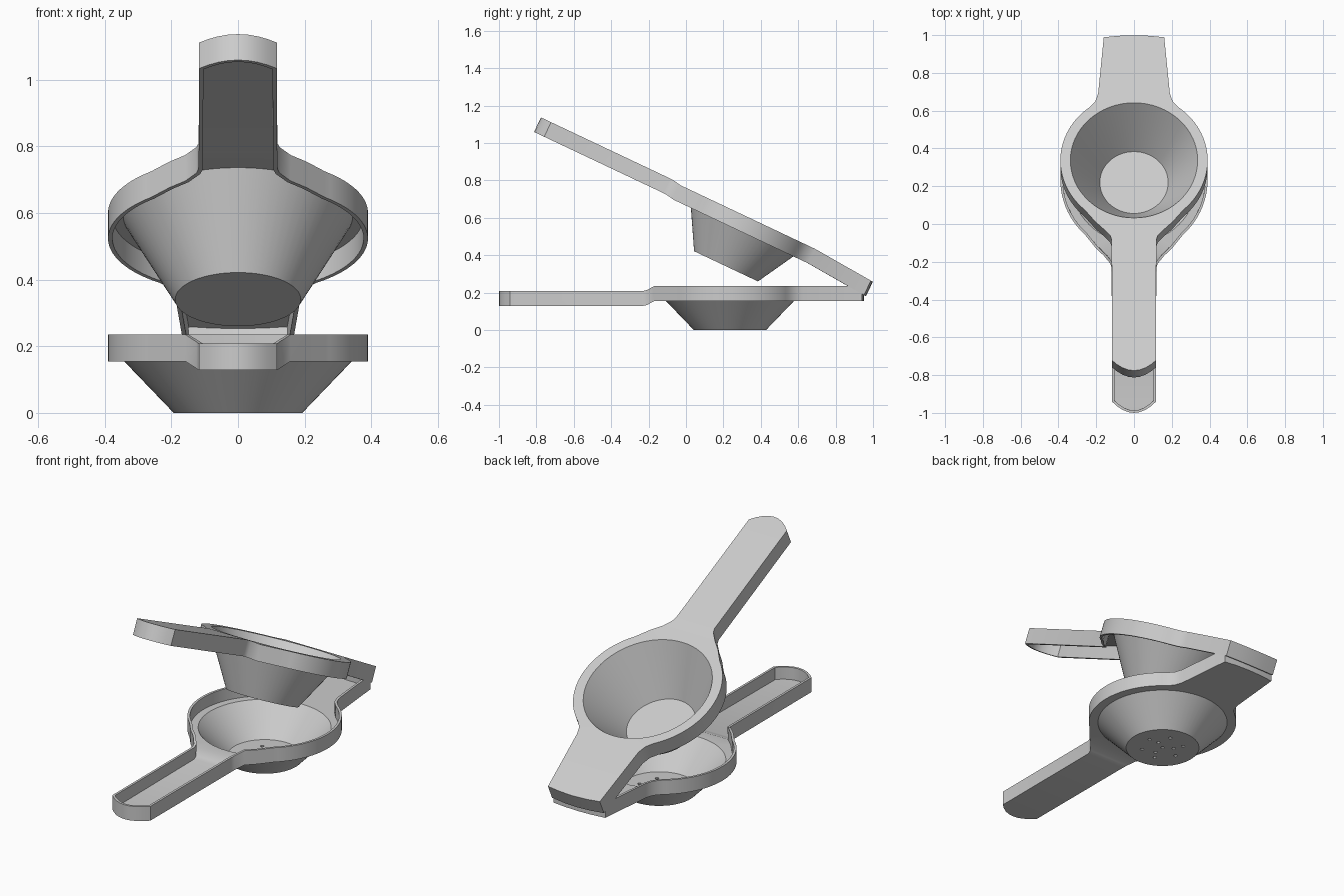
import bpy, bmesh
from math import sin, cos, radians, pi
from mathutils import Matrix

if "Cube" in bpy.data.objects:
    bpy.data.objects.remove(bpy.data.objects["Cube"])

R = 0.39          # outer radius of the round body


def half_outline(tab):
    """Right half of the plan outline, from handle tip to hinge tab end."""
    pts = [(0, -1.235)]
    # rounded handle tip
    pts += [(x, -1.235 + 0.06 * (x / 0.117) ** 2) for x in (0.03, 0.06, 0.09, 0.117)]
    # handle side and flare into the body
    pts += [(0.118, -0.47), (0.125, -0.445), (0.158, -0.405), (0.206, -0.358)]
    handle_end = len(pts) - 2
    # round body
    for i in range(33):
        a = radians(-48 + 101 * i / 32)
        pts.append((R * cos(a), R * sin(a)))
    # hinge tab
    pts += [(0.205, 0.345), (0.19, 0.39)]
    tab_start = len(pts) - 1
    pts += [(0.16, tab - 0.012), (0.08, tab - 0.003), (0, tab)]
    return pts, handle_end, tab_start


def ring(bm, r, z, n, cx=0, cy=0):
    return [bm.verts.new((cx + r * cos(2 * pi * i / n), cy + r * sin(2 * pi * i / n), z))
            for i in range(n)]


def loop_edges(bm, vs):
    out = []
    for i, v in enumerate(vs):
        w = vs[(i + 1) % len(vs)]
        out.append(bm.edges.get((v, w)) or bm.edges.new((v, w)))
    return out


def press_half(name, side, tab, wall, step, droop, r_top, r_bot, depth, holes, matrix):
    """Sheet with a conical cup and an edge wall; side=1 wall up, -1 wall down."""
    bm = bmesh.new()
    pts, he, ts = half_outline(tab)

    def height(y):
        if y < -0.41:
            return step * min(1, (-0.405 - y) / 0.05)
        return droop * max(0, (y - 0.39) / (tab - 0.39))

    right = [bm.verts.new((x, y, height(y))) for x, y in pts]
    left = [v if abs(v.co.x) < 1e-6 else bm.verts.new((-v.co.x, v.co.y, v.co.z))
            for v in right]
    # handle and tab plates
    last = len(pts) - 1
    for i in list(range(he)) + list(range(ts, last)):
        quad = []
        for v in (right[i], right[i + 1], left[i + 1], left[i]):
            if v not in quad:
                quad.append(v)
        bm.faces.new(quad)
    # body plate around the cup opening
    top = ring(bm, r_top, 0, 64)
    body = right[he:ts + 1] + left[he:ts + 1][::-1]
    bmesh.ops.triangle_fill(bm, use_beauty=True,
                            edges=loop_edges(bm, body) + loop_edges(bm, top))
    # cup cone and floor with drain holes
    bot = ring(bm, r_bot, -depth, 64)
    for i in range(64):
        j = (i + 1) % 64
        bm.faces.new((top[i], top[j], bot[j], bot[i]))
    if holes:
        edges = loop_edges(bm, bot)
        for x, y in holes:
            edges += loop_edges(bm, ring(bm, 0.01, -depth, 10, x, y))
        bmesh.ops.triangle_fill(bm, use_beauty=True, edges=edges)
    else:
        bm.faces.new(bot)
    # edge wall
    outline = right + left[1:-1][::-1]
    rim = [bm.verts.new((v.co.x, v.co.y, v.co.z + side * wall)) for v in outline]
    for i in range(len(rim)):
        j = (i + 1) % len(rim)
        bm.faces.new((outline[i], outline[j], rim[j], rim[i]))
    # outside faces point away from the wall side
    bmesh.ops.recalc_face_normals(bm, faces=bm.faces[:])
    bm.normal_update()
    floor = min(bm.faces, key=lambda f: f.calc_center_median().z
                if abs(f.normal.z) > 0.99 else 9)
    if floor.normal.z * side > 0:
        bmesh.ops.reverse_faces(bm, faces=bm.faces[:])
    me = bpy.data.meshes.new(name)
    bm.to_mesh(me)
    bm.free()
    ob = bpy.data.objects.new(name, me)
    bpy.context.collection.objects.link(ob)
    ob.matrix_world = matrix
    mod = ob.modifiers.new("thickness", 'SOLIDIFY')
    mod.thickness = 0.013
    mod.offset = -1
    mod.use_even_offset = True
    bpy.ops.object.select_all(action='DESELECT')
    ob.select_set(True)
    bpy.context.view_layer.objects.active = ob
    bpy.ops.object.modifier_apply(modifier=mod.name)
    bpy.ops.object.shade_smooth_by_angle(angle=radians(30))
    return ob


# drain holes: centre, inner and outer rings
drains = [(0, 0)]
for n, r, a0 in ((3, 0.06, 0.5), (6, 0.11, 0.2)):
    drains += [(r * cos(a0 + 2 * pi * i / n), r * sin(a0 + 2 * pi * i / n)) for i in range(n)]

# lower strainer cup with handle
press_half("strainer_cup", 1, 0.717, 0.08, -0.027, 0, 0.342, 0.193, 0.155, drains,
           Matrix.Translation((0, 0.235, 0.155)))
# upper pressing cup with handle, swung open
press_half("pressing_cup", -1, 0.745, 0.086, 0.009, -0.027, 0.337, 0.181, 0.275, [],
           Matrix.Translation((0, 0.337, 0.601)) @ Matrix.Rotation(radians(-25.3), 4, 'X'))
